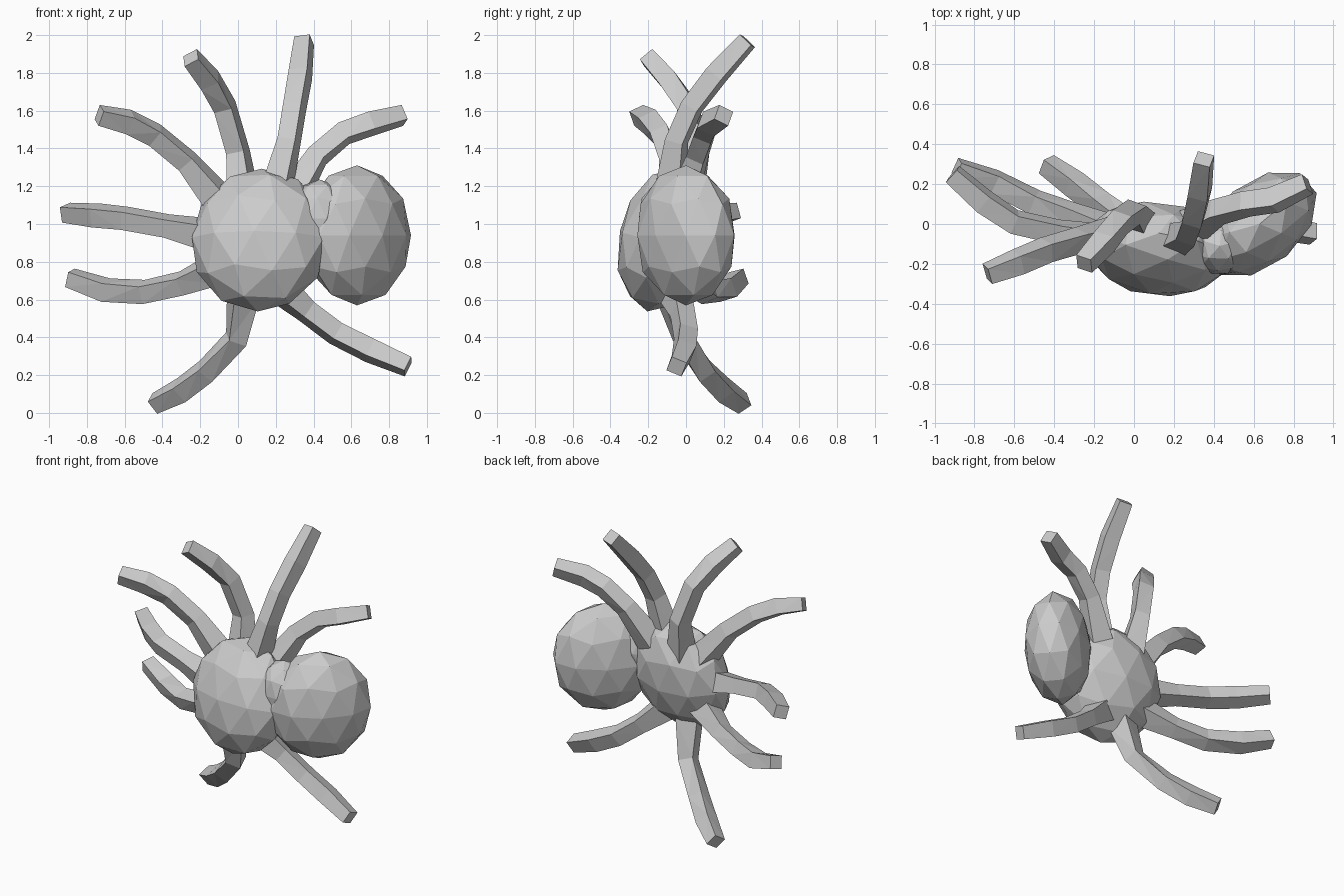
import bpy, bmesh, math
from mathutils import Vector, Matrix, Euler

if "Cube" in bpy.data.objects:
    bpy.data.objects.remove(bpy.data.objects["Cube"])


def finish(bm, name):
    bmesh.ops.recalc_face_normals(bm, faces=bm.faces)
    me = bpy.data.meshes.new(name)
    bm.to_mesh(me)
    bm.free()
    ob = bpy.data.objects.new(name, me)
    bpy.context.collection.objects.link(ob)
    return ob


def blob(name, centre, radii, rot):
    """Faceted ellipsoid."""
    bm = bmesh.new()
    mat = (Matrix.Translation(centre)
           @ Euler([math.radians(a) for a in rot]).to_matrix().to_4x4()
           @ Matrix.Diagonal((*radii, 1)))
    bmesh.ops.create_icosphere(bm, subdivisions=2, radius=1.03, matrix=mat)
    return finish(bm, name)


def leg(name, path, radii=(0.1, 0.07, 0.07, 0.072, 0.06)):
    """Four-sided tube through a bent path, flat at both ends."""
    pts = [Vector(p) for p in path]
    bm = bmesh.new()
    rings = []
    for i, p in enumerate(pts):
        t = (pts[min(i + 1, len(pts) - 1)] - pts[max(i - 1, 0)]).normalized()
        u = t.cross(Vector((0, 1, 0))).normalized()
        v = t.cross(u)
        ring = []
        for k in range(4):
            a = math.radians(25 + 90 * k)
            ring.append(bm.verts.new(p + radii[i] * (math.cos(a) * u + math.sin(a) * v)))
        rings.append(ring)
    for a, b in zip(rings, rings[1:]):
        for k in range(4):
            n = (k + 1) % 4
            bm.faces.new((a[k], a[n], b[n], b[k]))
    bm.faces.new(rings[0])
    bm.faces.new(rings[-1])
    bmesh.ops.triangulate(bm, faces=bm.faces)
    return finish(bm, name)


# Body, tilted abdomen and the waist that blends them
blob("body", (0.115, -0.125, 0.915), (0.36, 0.225, 0.375), (-12, 0, -8))
blob("abdomen", (0.63, 0.0, 0.94), (0.325, 0.205, 0.36), (0, 0, 40))
blob("waist", (0.43, -0.11, 1.03), (0.16, 0.14, 0.2), (0, 0, 15))

# Eight legs, root to tip
legs = {
    "leg_upper_left": [(0.03, 0.0, 1.12), (0.0, 0.06, 1.38), (-0.07, 0.01, 1.62),
                       (-0.15, -0.09, 1.76), (-0.25, -0.2, 1.88)],
    "leg_upper_right": [(0.19, -0.09, 1.12), (0.27, -0.05, 1.44), (0.3, 0.03, 1.62),
                        (0.33, 0.16, 1.79), (0.35, 0.325, 1.97)],
    "leg_right": [(0.28, -0.02, 1.13), (0.42, 0.06, 1.36), (0.56, 0.1, 1.48),
                  (0.7, 0.12, 1.53), (0.87, 0.2, 1.575)],
    "leg_left_high": [(-0.08, -0.05, 1.1), (-0.27, -0.08, 1.33), (-0.44, -0.13, 1.47),
                      (-0.58, -0.19, 1.54), (-0.735, -0.25, 1.575)],
    "leg_left_middle": [(-0.14, -0.09, 0.94), (-0.38, -0.04, 0.99), (-0.6, 0.01, 1.03),
                        (-0.75, 0.11, 1.045), (-0.91, 0.25, 1.06)],
    "leg_left_low": [(-0.1, -0.05, 0.77), (-0.3, 0.04, 0.685), (-0.5, 0.11, 0.64),
                     (-0.7, 0.21, 0.65), (-0.89, 0.28, 0.715)],
    "leg_lower_left": [(0.03, -0.08, 0.64), (-0.01, -0.01, 0.39), (-0.17, 0.1, 0.22),
                       (-0.3, 0.2, 0.12), (-0.44, 0.3, 0.05)],
    "leg_lower_right": [(0.2, -0.08, 0.68), (0.36, -0.02, 0.54), (0.52, 0.0, 0.42),
                        (0.7, -0.01, 0.33), (0.9, -0.05, 0.245)],
}
for name, path in legs.items():
    leg(name, path)
